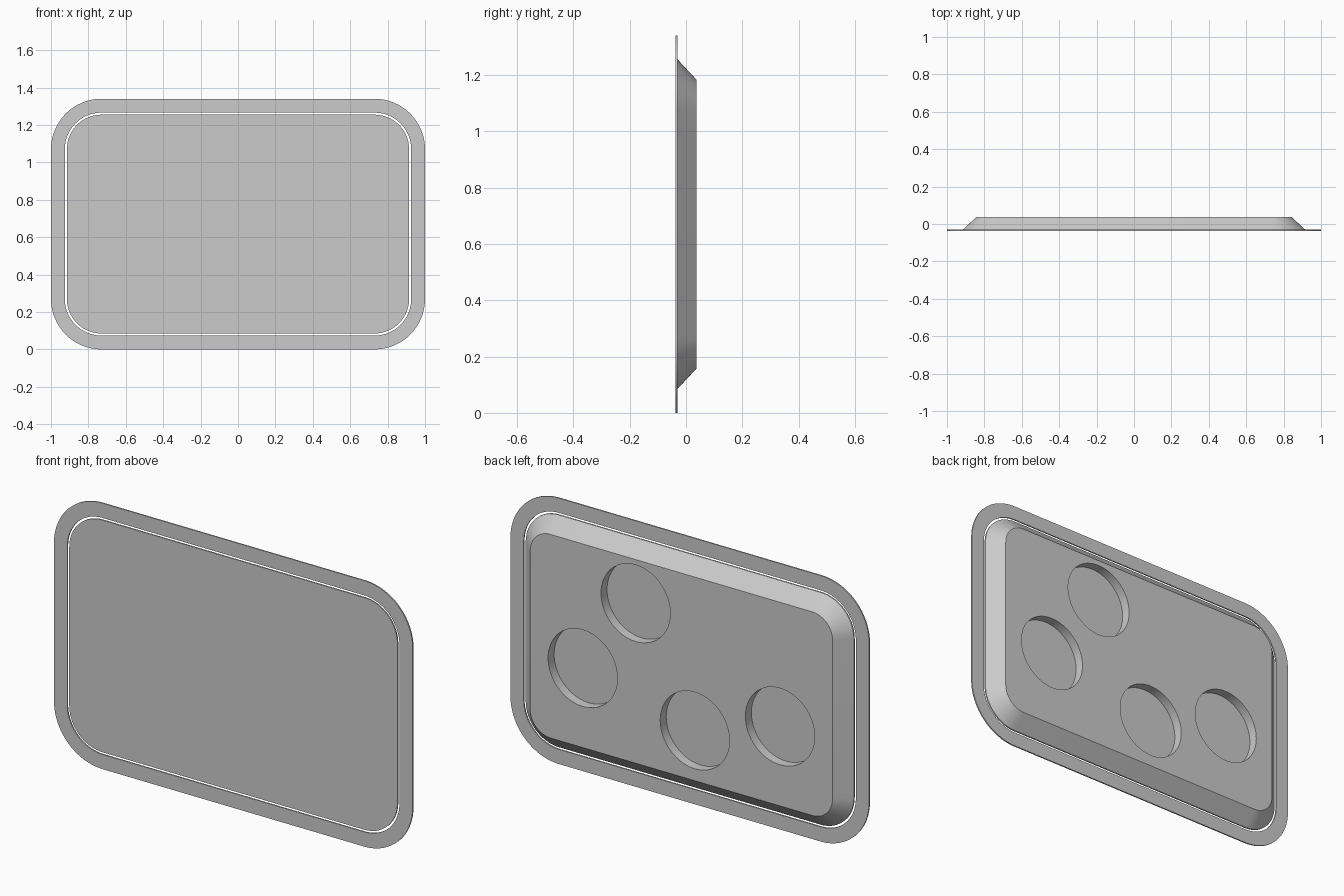
import bpy, bmesh, math

cube = bpy.data.objects.get("Cube")
if cube:
    bpy.data.objects.remove(cube)

MID_Z = 0.67
FRONT, BACK, THICK = -0.037, 0.037, 0.007

grey = bpy.data.materials.new("plain grey")
grey.use_nodes = True
grey.diffuse_color = (0.6, 0.6, 0.6, 1)
grey.node_tree.nodes["Principled BSDF"].inputs["Base Color"].default_value = grey.diffuse_color


def rounded_loop(bm, inset, y, steps=16):
    """Rounded rectangle in the xz plane, shrunk evenly from the outer rim."""
    w, h, r = 1 - inset, MID_Z - inset, 0.27 - inset
    verts = []
    for corner, (sx, sz) in enumerate([(1, 1), (-1, 1), (-1, -1), (1, -1)]):
        for i in range(steps + 1):
            a = math.pi / 2 * (corner + i / steps)
            verts.append(bm.verts.new((sx * (w - r) + r * math.cos(a), y,
                                       MID_Z + sz * (h - r) + r * math.sin(a))))
    return verts


def bridge(bm, a, b):
    n = len(a)
    for i in range(n):
        bm.faces.new((a[i], a[(i + 1) % n], b[(i + 1) % n], b[i]))


def finish(bm, name):
    bmesh.ops.recalc_face_normals(bm, faces=bm.faces[:])
    mesh = bpy.data.meshes.new(name)
    bm.to_mesh(mesh)
    bm.free()
    mesh.materials.append(grey)
    obj = bpy.data.objects.new(name, mesh)
    bpy.context.collection.objects.link(obj)
    return obj


def activate(obj):
    bpy.ops.object.select_all(action="DESELECT")
    obj.select_set(True)
    bpy.context.view_layer.objects.active = obj


# Flat rim around the panel, separated from it by a narrow gap
bm = bmesh.new()
loops = [rounded_loop(bm, inset, y) for inset, y in
         [(0, FRONT), (0, FRONT + THICK), (0.074, FRONT + THICK), (0.074, FRONT)]]
for i in range(4):
    bridge(bm, loops[i], loops[(i + 1) % 4])
rim = finish(bm, "outer_rim")

# Solid panel with a thin lip and sloping sides towards the back
bm = bmesh.new()
loops = [rounded_loop(bm, inset, y) for inset, y in
         [(0.085, FRONT), (0.085, FRONT + THICK), (0.157, BACK)]]
for a, b in zip(loops, loops[1:]):
    bridge(bm, a, b)
bm.faces.new(loops[0])
bm.faces.new(loops[-1])
panel = finish(bm, "panel")

# Four round pockets cut into the back
RADIUS, DEPTH, SIDES = 0.193, 0.048, 64
bm = bmesh.new()
for x, z in [(0.255, 0.963), (0.55, 0.557), (-0.075, 0.41), (-0.55, 0.557)]:
    ends = [[bm.verts.new((x + RADIUS * math.cos(math.tau * i / SIDES), y,
                           z + RADIUS * math.sin(math.tau * i / SIDES)))
             for i in range(SIDES)] for y in (BACK - DEPTH, BACK + 0.05)]
    bridge(bm, *ends)
    for end in ends:
        bm.faces.new(end)
cutter = finish(bm, "pocket_cutter")
cutter.hide_render = True

cut = panel.modifiers.new("pockets", "BOOLEAN")
cut.operation = "DIFFERENCE"
cut.solver = "EXACT"
cut.object = cutter
activate(panel)
bpy.ops.object.modifier_apply(modifier=cut.name)
bpy.data.objects.remove(cutter)

# Smooth corners and pocket walls, crisp edges elsewhere
for obj in (rim, panel):
    activate(obj)
    bpy.ops.object.shade_smooth_by_angle(angle=math.radians(30))
